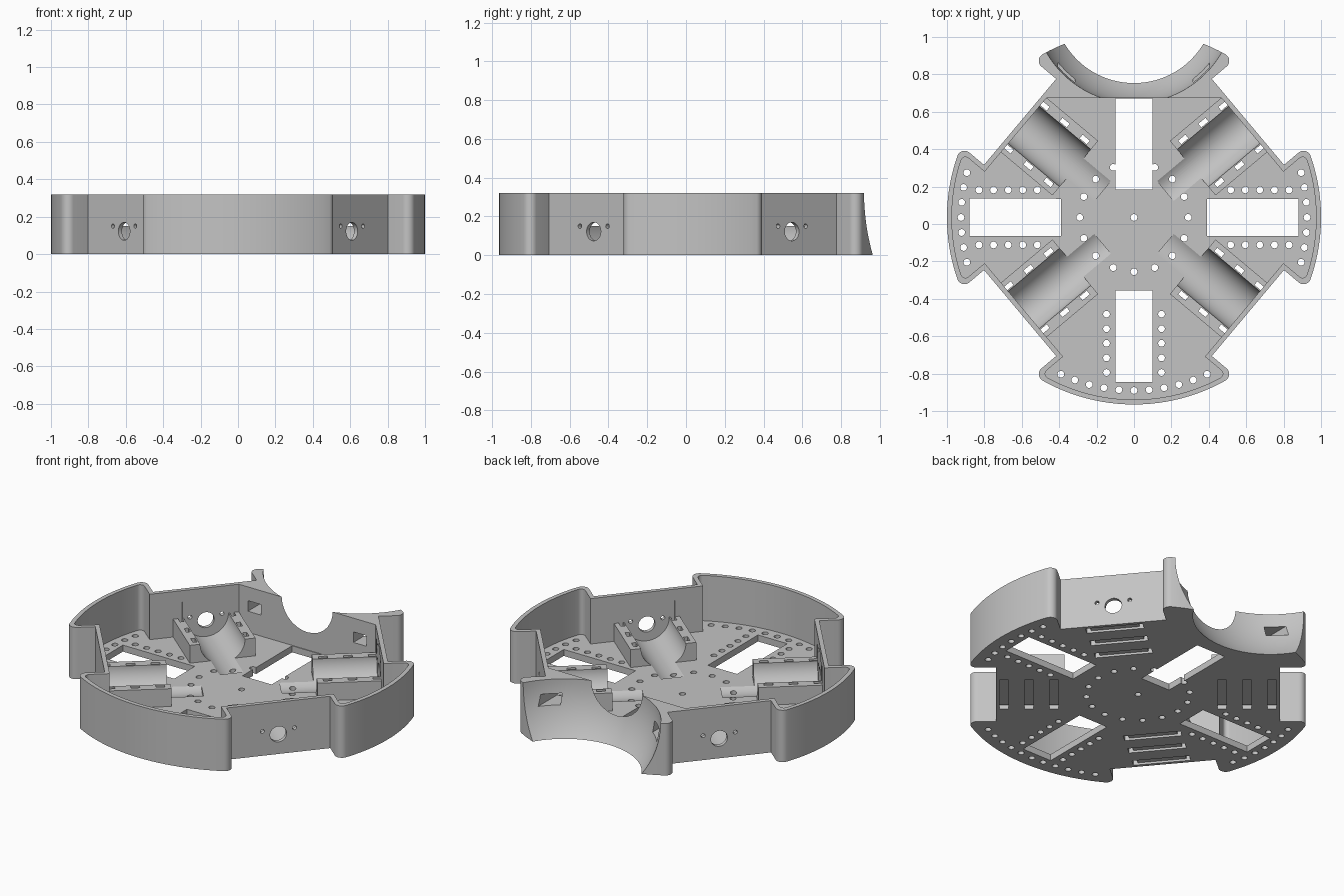
import bpy, bmesh
from math import sin, cos, pi, radians, sqrt, atan2
from mathutils import Matrix, Vector

cube = bpy.data.objects.get("Cube")
if cube:
    bpy.data.objects.remove(cube, do_unlink=True)

HEIGHT, FLOOR, WALL, CY = 0.32, 0.04, 0.026, 0.035
MOTORS = [40, 140, 220, 320]
FLAT, HALF = 0.795, 0.30          # motor flat distance and notch half width
AXIS_Z, TROUGH_R = 0.15, 0.13

grey = bpy.data.materials.new("light grey plastic")
grey.use_nodes = True
color = (0.55, 0.55, 0.55, 1)
grey.diffuse_color = color
grey.node_tree.nodes["Principled BSDF"].inputs["Base Color"].default_value = color


def frame(deg):
    """Local x points outward at the given angle from the hub."""
    return Matrix.Translation((0, CY, 0)) @ Matrix.Rotation(radians(deg), 4, 'Z')


def make_object(name, bm, helper=False):
    bmesh.ops.recalc_face_normals(bm, faces=bm.faces)
    mesh = bpy.data.meshes.new(name)
    bm.to_mesh(mesh)
    bm.free()
    mesh.materials.append(grey)
    obj = bpy.data.objects.new(name, mesh)
    bpy.context.scene.collection.objects.link(obj)
    if helper:
        obj.hide_render = True
    return obj


def box(bm, m, x0, x1, y0, y1, z0, z1):
    place = Matrix.Translation(((x0 + x1) / 2, (y0 + y1) / 2, (z0 + z1) / 2))
    size = Matrix.Diagonal((x1 - x0, y1 - y0, z1 - z0, 1))
    bmesh.ops.create_cube(bm, size=1, matrix=m @ place @ size)


def rod(bm, m, center, r, length, sides=20, along_x=False):
    turn = Matrix.Rotation(pi / 2, 4, 'Y') if along_x else Matrix.Identity(4)
    bmesh.ops.create_cone(bm, cap_ends=True, segments=sides, radius1=r, radius2=r,
                          depth=length, matrix=m @ Matrix.Translation(center) @ turn)


def outline(inset, tip):
    """Disc with four square notches and rounded tips."""
    r, h, flat = 1 - inset, HALF + inset, FLAT - inset
    n = sqrt((r - tip) ** 2 - (h + tip) ** 2)
    a_tip = atan2(h + tip, n)
    fillet = []
    for i in range(9):
        a = -pi / 2 + (a_tip + pi / 2) * i / 8
        fillet.append((n + tip * cos(a), h + tip + tip * sin(a)))
    half = [(flat, h)] + fillet
    notch = [(x, -y) for x, y in reversed(half)] + half
    points = []
    for k, deg in enumerate(MOTORS):
        m = frame(deg)
        points += [m @ Vector((x, y, 0)) for x, y in notch]
        start = radians(deg) + a_tip
        end = radians(MOTORS[(k + 1) % 4] + (360 if k == 3 else 0)) - a_tip
        for i in range(1, 24):
            a = start + (end - start) * i / 24
            points.append(Vector((r * cos(a), CY + r * sin(a), 0)))
    return points


def prism(points, z0, z1, max_y=None):
    bm = bmesh.new()
    bm.faces.new([bm.verts.new((p.x, p.y, z0)) for p in points])
    if max_y is not None:
        bmesh.ops.bisect_plane(bm, geom=bm.verts[:] + bm.edges[:] + bm.faces[:],
                               plane_co=(0, max_y, 0), plane_no=(0, 1, 0), clear_outer=True)
    up = bmesh.ops.extrude_face_region(bm, geom=bm.faces[:])
    verts = [v for v in up["geom"] if isinstance(v, bmesh.types.BMVert)]
    bmesh.ops.translate(bm, verts=verts, vec=(0, 0, z1 - z0))
    return bm


def combine(target, tool, operation='DIFFERENCE'):
    mod = target.modifiers.new(tool.name, 'BOOLEAN')
    mod.operation, mod.solver, mod.object = operation, 'EXACT', tool
    bpy.context.view_layer.update()
    result = bpy.data.meshes.new_from_object(
        target.evaluated_get(bpy.context.evaluated_depsgraph_get()))
    target.modifiers.clear()
    target.data = result
    bpy.data.objects.remove(tool, do_unlink=True)


# Chassis shell, with a straight inner wall at the back
chassis = make_object("chassis", prism(outline(0, 0.04), 0, HEIGHT))
combine(chassis, make_object("cavity", prism(outline(WALL, 0.025), FLOOR, HEIGHT + 0.1, 0.675), True))

# Motor cradle blocks
bm = bmesh.new()
for deg in MOTORS:
    box(bm, frame(deg), 0.41, 0.785, -0.19, 0.19, 0.025, AXIS_Z)
combine(chassis, make_object("motor_cradles", bm, True), 'UNION')

# Motor troughs, which also groove the floor
bm = bmesh.new()
for deg in MOTORS:
    rod(bm, frame(deg), (0.495, 0, AXIS_Z), TROUGH_R, 0.55, 64, True)
combine(chassis, make_object("motor_troughs", bm, True))

# Wheel openings in the floor and the ball pocket at the back
bm = bmesh.new()
for deg, x0, x1 in ((0, 0.39, 0.88), (180, 0.39, 0.88), (270, 0.39, 0.88), (90, 0.15, 0.635)):
    box(bm, frame(deg), x0, x1, -0.1, 0.1, -0.1, FLOOR + 0.05)
bmesh.ops.create_uvsphere(bm, u_segments=96, v_segments=64, radius=0.54,
                          matrix=Matrix.Translation((0, 1.186, 0.323)))
combine(chassis, make_object("openings", bm, True))

# Round holes in the floor
bm = bmesh.new()
hub = frame(0)
rod(bm, hub, (0, 0, 0), 0.018, 0.2)
for i in range(16):
    if i != 4:
        a = i * pi / 8
        rod(bm, hub, (0.29 * cos(a), 0.29 * sin(a), 0), 0.018, 0.2)
for deg, count in ((0, 3), (180, 3), (270, 5)):
    for i in range(-count, count + 1):
        rod(bm, frame(deg + 5 * i), (0.925, 0, 0), 0.018, 0.2)
    for i in range(5):
        for side in (-1, 1):
            rod(bm, frame(deg), (0.517 + 0.078 * i, side * 0.147, 0), 0.018, 0.2)

# Shaft and screw holes in the motor walls, slots through the back block
for deg in MOTORS:
    m = frame(deg)
    rod(bm, m, (0.79, 0, 0.122), 0.048, 0.1, 32, True)
    for side in (-1, 1):
        rod(bm, m, (0.79, side * 0.093, AXIS_Z), 0.012, 0.1, 16, True)
for side in (-1, 1):
    x = side * 0.36
    box(bm, Matrix.Identity(4), x - 0.045, x + 0.045, 0.6, 0.9, 0.17, 0.235)
combine(chassis, make_object("holes", bm, True))

# Strap slots through the cradle rails, joined by channels underneath
slots, channels = bmesh.new(), bmesh.new()
for deg in MOTORS:
    for n in (0.47, 0.61, 0.75):
        for side in (-1, 1):
            box(slots, frame(deg), n - 0.025, n + 0.025,
                side * 0.15 - 0.0125, side * 0.15 + 0.0125, -0.1, 0.25)
        box(channels, frame(deg), n - 0.025, n + 0.025, -0.1625, 0.1625, -0.1, 0.013)
combine(chassis, make_object("strap_slots", slots, True))
combine(chassis, make_object("strap_channels", channels, True))

# Smooth curved walls, crisp edges
bpy.ops.object.select_all(action='DESELECT')
chassis.select_set(True)
bpy.context.view_layer.objects.active = chassis
bpy.ops.object.shade_smooth_by_angle(angle=radians(30))
